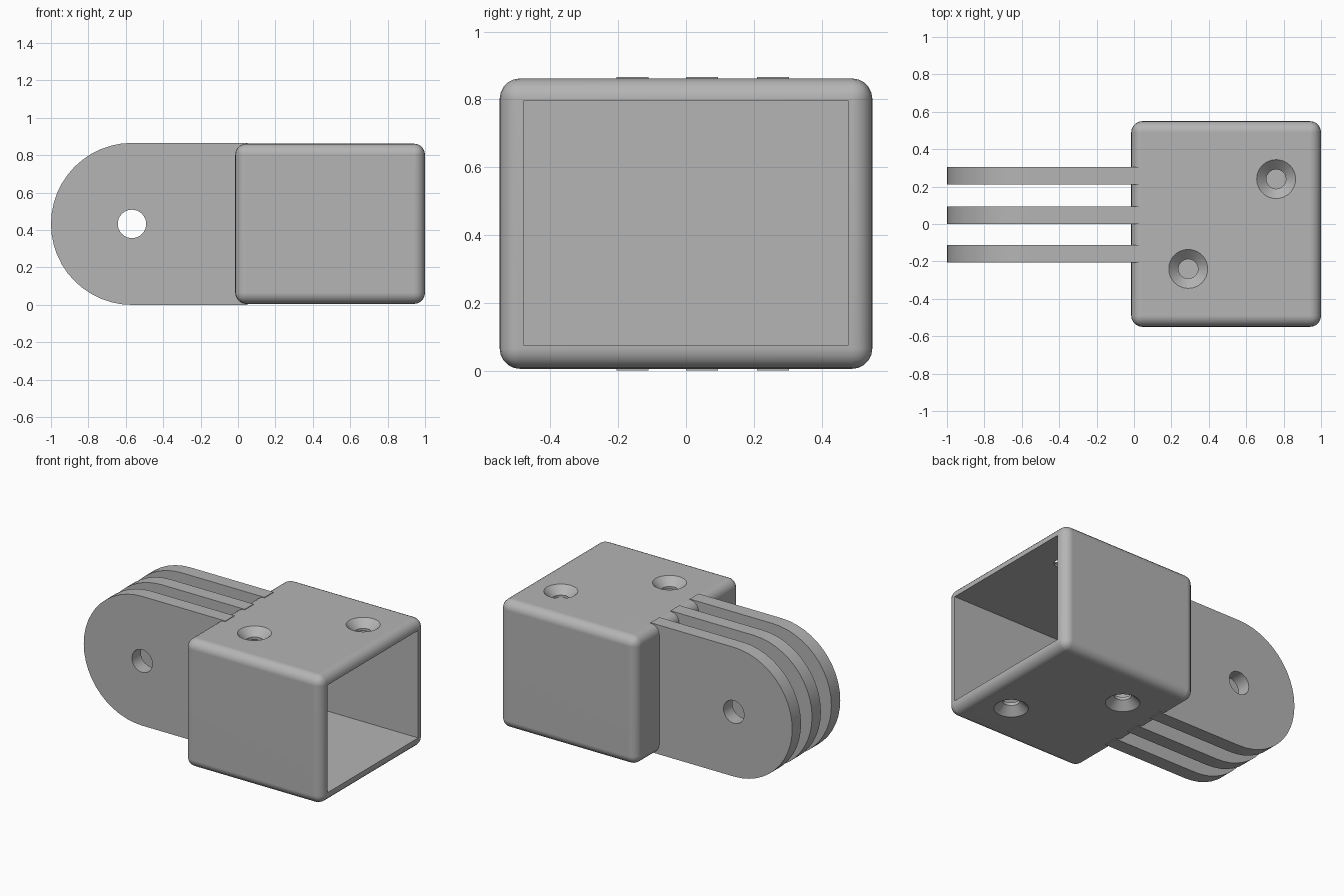
import bpy
import bmesh
from math import pi, cos, sin, radians
from mathutils import Matrix, Vector

default_cube = bpy.data.objects.get("Cube")
if default_cube:
    bpy.data.objects.remove(default_cube, do_unlink=True)

grey = bpy.data.materials.new("plain grey")
grey.use_nodes = True
COLOUR = (0.46, 0.46, 0.46, 1)
grey.diffuse_color = COLOUR
grey.node_tree.nodes["Principled BSDF"].inputs["Base Color"].default_value = COLOUR


def new_object(name, bm):
    bmesh.ops.recalc_face_normals(bm, faces=bm.faces)
    mesh = bpy.data.meshes.new(name)
    bm.to_mesh(mesh)
    bm.free()
    mesh.materials.append(grey)
    obj = bpy.data.objects.new(name, mesh)
    bpy.context.collection.objects.link(obj)
    return obj


def box(name, low, high):
    low, high = Vector(low), Vector(high)
    bm = bmesh.new()
    bmesh.ops.create_cube(bm, size=1, matrix=Matrix.Translation((low + high) / 2)
                          @ Matrix.Diagonal((*(high - low), 1)))
    return new_object(name, bm)


def cylinder(bm, r1, r2, depth, matrix):
    bmesh.ops.create_cone(bm, cap_ends=True, segments=32, radius1=r1,
                          radius2=r2, depth=depth, matrix=matrix)


def activate(obj):
    bpy.ops.object.select_all(action='DESELECT')
    obj.select_set(True)
    bpy.context.view_layer.objects.active = obj


def cut(obj, cutter):
    mod = obj.modifiers.new("cut", 'BOOLEAN')
    mod.operation, mod.solver, mod.object = 'DIFFERENCE', 'EXACT', cutter
    activate(obj)
    bpy.ops.object.modifier_apply(modifier=mod.name)
    bpy.data.objects.remove(cutter, do_unlink=True)


def finish(obj):
    activate(obj)
    bpy.ops.object.shade_smooth_by_angle(angle=radians(30))
    mod = obj.modifiers.new("even shading", 'WEIGHTED_NORMAL')
    mod.keep_sharp = True


# Rounded socket, open at one end
BOTTOM, TOP, WALL = 0.005, 0.862, 0.07
socket = box("socket", (-0.015, -0.55, BOTTOM), (1, 0.55, TOP))
bevel = socket.modifiers.new("rounding", 'BEVEL')
bevel.width, bevel.segments = 0.06, 5
activate(socket)
bpy.ops.object.modifier_apply(modifier=bevel.name)
cut(socket, box("cavity_cutter", (0.055, -0.48, BOTTOM + WALL), (1.2, 0.48, TOP - WALL + 0.003)))

# Countersunk screw holes: one diagonal pair on top, the mirrored pair below
for side, face_z in ((1, TOP), (-1, BOTTOM)):
    for x, y in ((0.76, 0.24), (0.29, -0.24)):
        place = Matrix.Translation((x, y * side, face_z))
        if side < 0:
            place = place @ Matrix.Rotation(pi, 4, 'X')
        bm = bmesh.new()
        cylinder(bm, 0.052, 0.052, 0.2, place)
        cut(socket, new_object("screw_cutter", bm))
        # The cone carries on past the surface so the cut is clean
        bm = bmesh.new()
        cylinder(bm, 0.052, 0.125, 0.07, place @ Matrix.Translation((0, 0, -0.015)))
        cut(socket, new_object("countersink_cutter", bm))
finish(socket)

# Three round-ended hinge tongues with a pin hole
RADIUS, PIVOT_X, STEPS = 0.433, -0.567, 24
for name, y in (("front_tongue", -0.205), ("middle_tongue", 0.0), ("back_tongue", 0.21)):
    bm = bmesh.new()
    outline = [(0.05, 0), (0.05, 2 * RADIUS)]
    for i in range(STEPS + 1):
        a = pi / 2 + pi * i / STEPS
        outline.append((PIVOT_X + RADIUS * cos(a), RADIUS + RADIUS * sin(a)))
    face = bm.faces.new([bm.verts.new((x, y, z)) for x, z in outline])
    side = bmesh.ops.extrude_face_region(bm, geom=[face])["geom"]
    bmesh.ops.translate(bm, vec=(0, 0.094, 0),
                        verts=[v for v in side if isinstance(v, bmesh.types.BMVert)])
    tongue = new_object(name, bm)
    bm = bmesh.new()
    cylinder(bm, 0.076, 0.076, 0.4,
             Matrix.Translation((PIVOT_X, y, RADIUS)) @ Matrix.Rotation(pi / 2, 4, 'X'))
    cut(tongue, new_object("pin_cutter", bm))
    finish(tongue)
